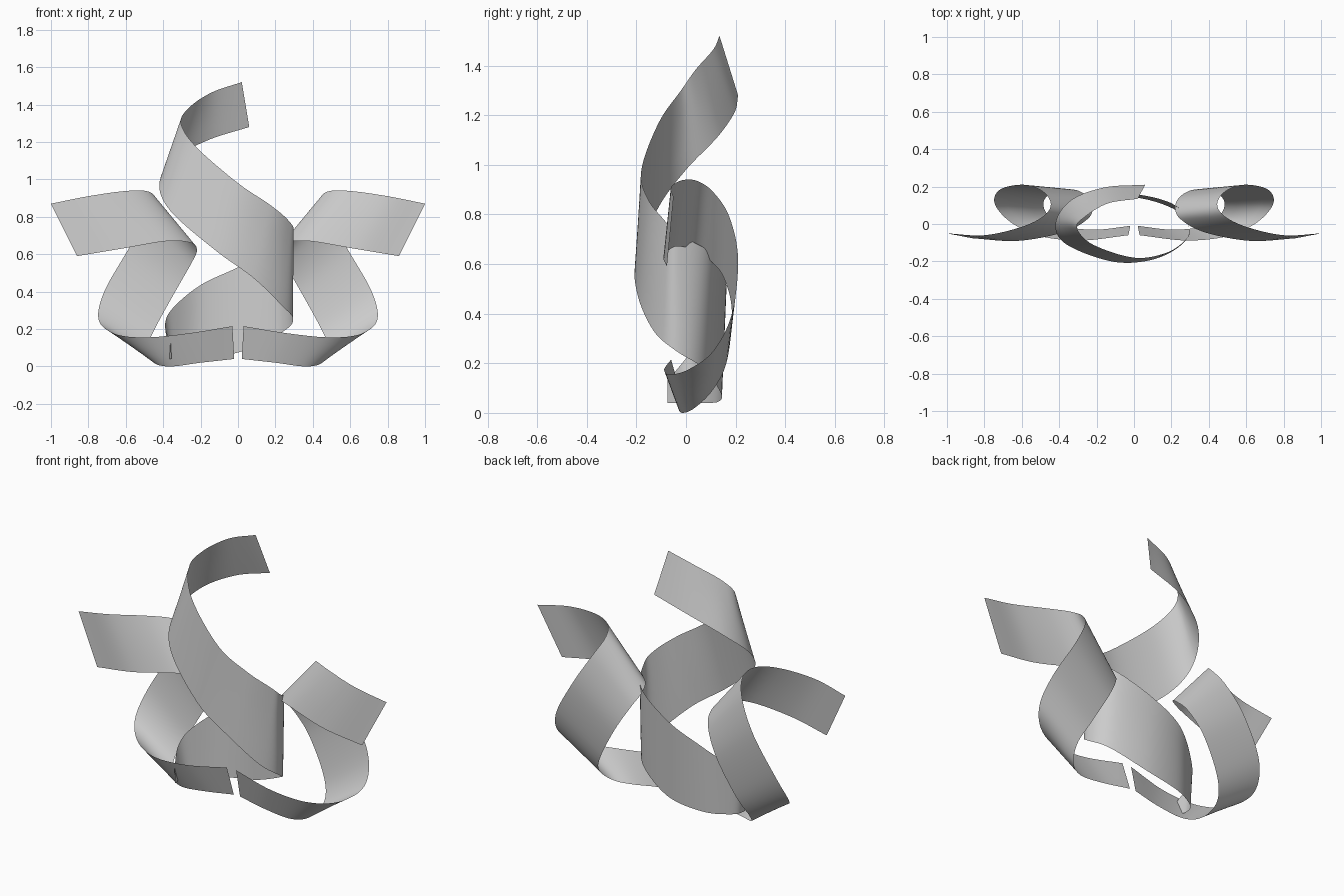
import bpy
from mathutils import Vector


def spline(pts, steps):
    """Smooth curve through the points (Catmull-Rom)."""
    p = [Vector(q) for q in pts]
    p = [2 * p[0] - p[1]] + p + [2 * p[-1] - p[-2]]
    out = []
    for i in range(1, len(p) - 2):
        a, b, c, d = p[i - 1:i + 3]
        for s in range(steps):
            t = s / steps
            out.append(0.5 * (2 * b + (c - a) * t + (2 * a - 5 * b + 4 * c - d) * t * t
                              + (3 * b - a - 3 * c + d) * t ** 3))
    out.append(p[-2])
    return out


def ribbon(name, upper, lower, mirror=1, steps=8, rows=5):
    """Thin sheet stretched between two edge curves."""
    verts, faces = [], []
    for a, b in zip(spline(upper, steps), spline(lower, steps)):
        for r in range(rows):
            v = a.lerp(b, r / (rows - 1))
            verts.append((v.x * mirror, v.y, v.z))
    for i in range(len(verts) // rows - 1):
        for r in range(rows - 1):
            k = i * rows + r
            f = (k, k + 1, k + rows + 1, k + rows)
            faces.append(f if mirror > 0 else f[::-1])
    mesh = bpy.data.meshes.new(name)
    mesh.from_pydata(verts, [], faces)
    mesh.shade_smooth()
    obj = bpy.data.objects.new(name, mesh)
    bpy.context.collection.objects.link(obj)


# Central ribbon winding down from the top
center_upper = [
    (0.02, 0.135, 1.52), (-0.14, 0.11, 1.465), (-0.26, 0.04, 1.385), (-0.305, -0.02, 1.3),
    (-0.22, -0.11, 1.17), (0, -0.18, 0.98), (0.17, -0.155, 0.865), (0.27, -0.09, 0.78),
    (0.295, -0.03, 0.72), (0.22, 0.1, 0.645), (0, 0.16, 0.53), (-0.2, 0.145, 0.435),
    (-0.35, 0.06, 0.31), (-0.39, 0, 0.22), (-0.36, -0.075, 0.13)]
center_lower = [
    (0.06, 0.21, 1.28), (-0.16, 0.195, 1.21), (-0.34, 0.125, 1.11), (-0.42, 0, 0.98),
    (-0.36, -0.11, 0.83), (-0.12, -0.2, 0.62), (0.08, -0.195, 0.475), (0.23, -0.13, 0.33),
    (0.295, -0.04, 0.25), (0.23, 0.07, 0.18), (0.02, 0.14, 0.08), (-0.2, 0.13, 0.045),
    (-0.34, 0.06, 0.04), (-0.37, 0, 0.04), (-0.355, -0.075, 0.04)]
ribbon("center_ribbon", center_upper, center_lower)

# Side ribbons curling outward and up, mirrored
side_outer = [
    (0.03, -0.06, 0.215), (0.28, -0.088, 0.175), (0.5, -0.065, 0.155), (0.66, 0.01, 0.175),
    (0.745, 0.11, 0.25), (0.715, 0.185, 0.4), (0.59, 0.21, 0.62), (0.49, 0.175, 0.79),
    (0.445, 0.11, 0.89), (0.48, 0.045, 0.935), (0.6, -0.015, 0.938), (0.8, -0.06, 0.91),
    (1.0, -0.05, 0.87)]
side_inner = [
    (0.02, -0.01, 0.04), (0.2, -0.03, 0.02), (0.36, -0.015, 0.0), (0.45, 0.035, 0.02),
    (0.485, 0.11, 0.095), (0.44, 0.165, 0.21), (0.33, 0.185, 0.41), (0.25, 0.15, 0.55),
    (0.22, 0.09, 0.62), (0.25, 0.025, 0.66), (0.38, -0.045, 0.67), (0.62, -0.09, 0.63),
    (0.86, -0.077, 0.59)]
ribbon("right_ribbon", side_outer, side_inner)
ribbon("left_ribbon", side_outer, side_inner, mirror=-1)
